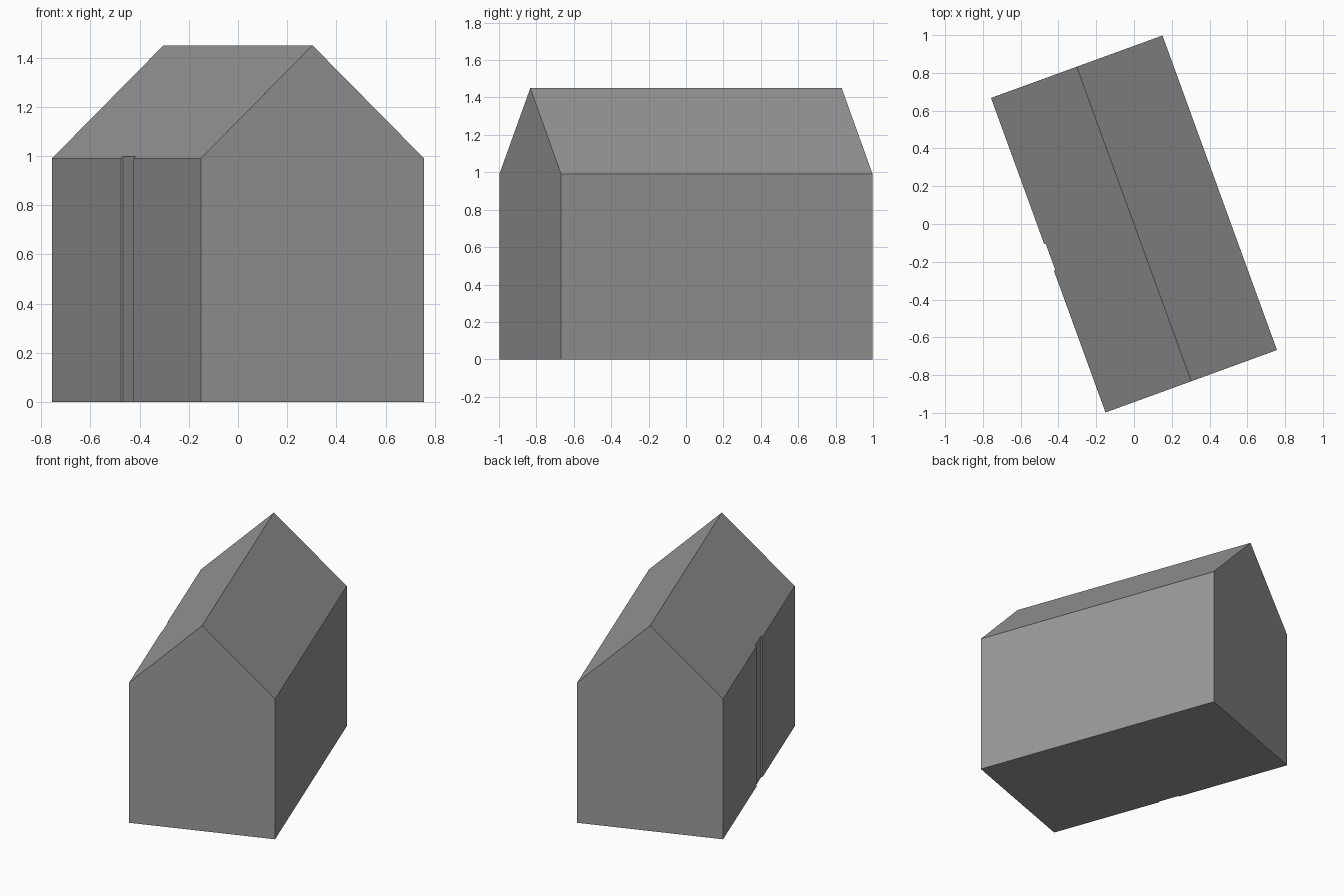
import bpy, bmesh
from math import radians
from mathutils import Matrix

cube = bpy.data.objects.get("Cube")
if cube:
    bpy.data.objects.remove(cube, do_unlink=True)

HALF_W, HALF_L = 0.483, 0.886
EAVE, RIDGE = 0.99, 1.45
TURN = Matrix.Rotation(radians(20), 4, 'Z')

# Plain grey for the whole building
grey = bpy.data.materials.new("plain_grey")
grey.use_nodes = True
colour = (0.32, 0.32, 0.32, 1)
grey.diffuse_color = colour
grey.node_tree.nodes["Principled BSDF"].inputs["Base Color"].default_value = colour


def prism(name, profile, y0, y1):
    """Extrude an x-z profile along y, turned to the building's heading."""
    bm = bmesh.new()
    face = bm.faces.new([bm.verts.new((x, y0, z)) for x, z in profile])
    out = bmesh.ops.extrude_face_region(bm, geom=[face])
    moved = [g for g in out["geom"] if isinstance(g, bmesh.types.BMVert)]
    bmesh.ops.translate(bm, verts=moved, vec=(0, y1 - y0, 0))
    bmesh.ops.recalc_face_normals(bm, faces=bm.faces)
    bm.transform(TURN)
    mesh = bpy.data.meshes.new(name)
    bm.to_mesh(mesh)
    bm.free()
    mesh.materials.append(grey)
    obj = bpy.data.objects.new(name, mesh)
    bpy.context.collection.objects.link(obj)
    return obj


# Gabled building body
house = prism("gabled_house",
              [(-HALF_W, 0), (HALF_W, 0), (HALF_W, EAVE), (0, RIDGE), (-HALF_W, EAVE)],
              -HALF_L, HALF_L)

# Shallow full-height recess in the long side wall
inner, outer = -HALF_W + 0.008, -HALF_W - 0.1
cutter = prism("recess_cutter",
               [(outer, -0.1), (inner, -0.1), (inner, 1.2), (outer, 1.2)],
               -0.087, 0.064)
cutter.hide_render = True

cut = house.modifiers.new("wall_recess", 'BOOLEAN')
cut.operation = 'DIFFERENCE'
cut.solver = 'EXACT'
cut.object = cutter
bpy.context.view_layer.objects.active = house
bpy.ops.object.modifier_apply(modifier=cut.name)
bpy.data.objects.remove(cutter, do_unlink=True)
